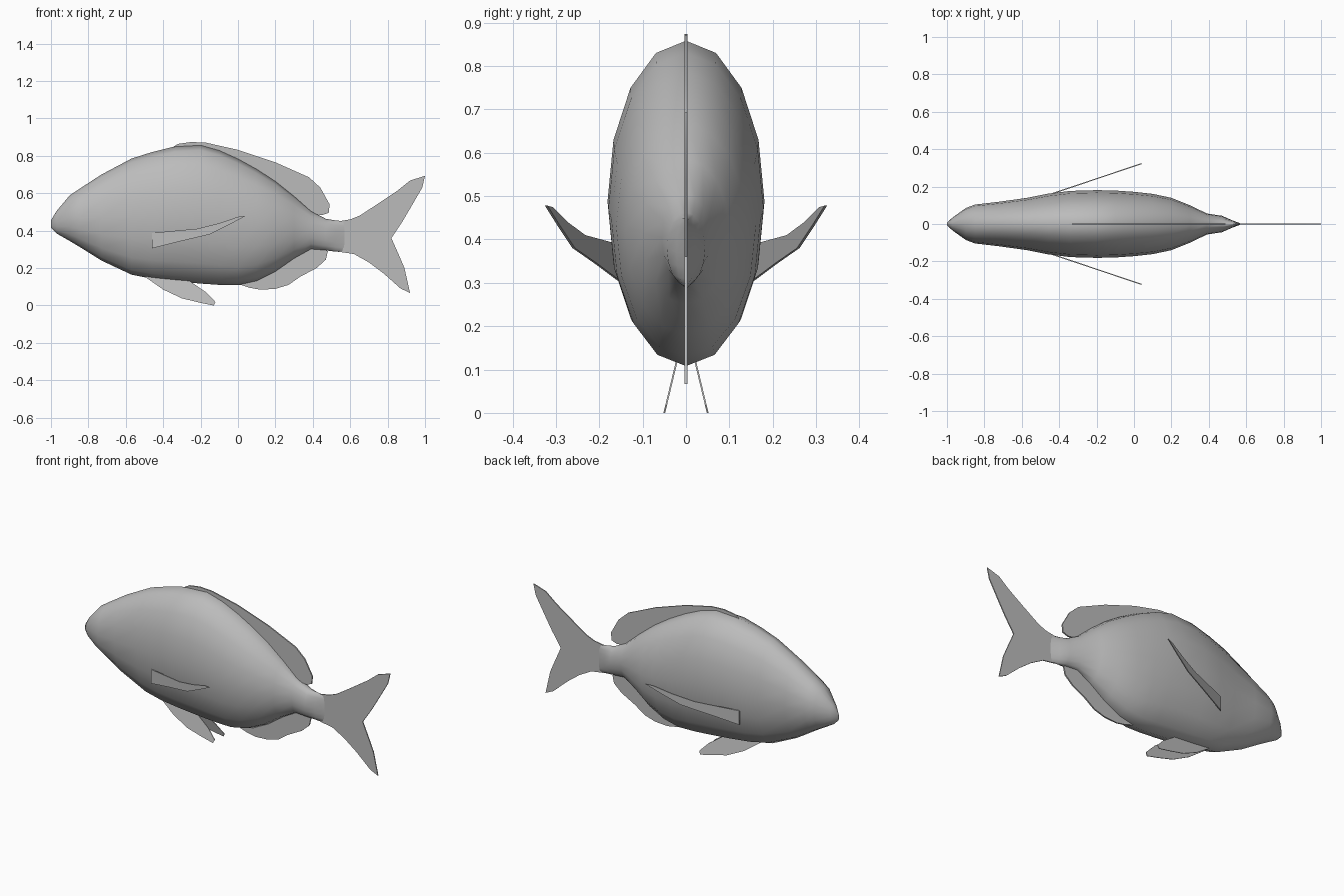
import bpy, bmesh, math

cube = bpy.data.objects.get("Cube")
if cube:
    bpy.data.objects.remove(cube, do_unlink=True)

# Single flat grey for the whole fish
grey = bpy.data.materials.new("fish grey")
grey.use_nodes = True
COLOUR = (0.5, 0.5, 0.5, 1)
grey.diffuse_color = COLOUR
grey.node_tree.nodes["Principled BSDF"].inputs["Base Color"].default_value = COLOUR
grey.node_tree.nodes["Principled BSDF"].inputs["Roughness"].default_value = 0.8


def finish(bm, name, angle):
    bmesh.ops.recalc_face_normals(bm, faces=bm.faces)
    mesh = bpy.data.meshes.new(name)
    bm.to_mesh(mesh)
    bm.free()
    mesh.materials.append(grey)
    obj = bpy.data.objects.new(name, mesh)
    bpy.context.collection.objects.link(obj)
    bpy.ops.object.select_all(action="DESELECT")
    obj.select_set(True)
    bpy.context.view_layer.objects.active = obj
    bpy.ops.object.shade_smooth_by_angle(angle=math.radians(angle))
    return obj


def loft(name, stations, sides):
    """Skin elliptical rings given as (x, top, bottom, half width)."""
    bm = bmesh.new()
    rings = []
    for x, top, bottom, width in stations:
        mid, half = (top + bottom) / 2, (top - bottom) / 2
        ring = []
        for i in range(sides):
            a = math.tau * i / sides
            ring.append(bm.verts.new((x, width * math.sin(a), mid + half * math.cos(a))))
        rings.append(ring)
    for r, s in zip(rings, rings[1:]):
        for i in range(sides):
            j = (i + 1) % sides
            bm.faces.new((r[i], r[j], s[j], s[i]))
    bm.faces.new(rings[0])
    bm.faces.new(rings[-1])
    return finish(bm, name, 60)


def fin(name, outline, place=lambda x, z: 0, half=0.003):
    """Thin plate from an (x, z) outline; place gives y across the plate."""
    bm = bmesh.new()
    front = [bm.verts.new((x, place(x, z) - half, z)) for x, z in outline]
    back = [bm.verts.new((x, place(x, z) + half, z)) for x, z in outline]
    bm.faces.new(front)
    bm.faces.new(back[::-1])
    for i in range(len(outline)):
        j = (i + 1) % len(outline)
        bm.faces.new((front[i], back[i], back[j], front[j]))
    return finish(bm, name, 30)


# Body from snout to tail stalk
loft("body", [
    (-1.0, 0.455, 0.415, 0.006), (-0.97, 0.505, 0.385, 0.035),
    (-0.9, 0.588, 0.345, 0.085), (-0.85, 0.622, 0.315, 0.104),
    (-0.73, 0.70, 0.24, 0.118), (-0.57, 0.785, 0.165, 0.14),
    (-0.46, 0.82, 0.143, 0.162), (-0.34, 0.85, 0.13, 0.177),
    (-0.2, 0.858, 0.117, 0.181), (-0.1, 0.83, 0.11, 0.179),
    (0.0, 0.785, 0.108, 0.172), (0.1, 0.73, 0.13, 0.161),
    (0.2, 0.665, 0.18, 0.14), (0.3, 0.585, 0.25, 0.1),
    (0.39, 0.505, 0.3, 0.056), (0.47, 0.463, 0.294, 0.044),
    (0.52, 0.455, 0.288, 0.022), (0.57, 0.45, 0.285, 0.003)], 16)

# Fins along the centre line
fin("dorsal_fin", [
    (-0.36, 0.84), (-0.32, 0.864), (-0.25, 0.874), (-0.17, 0.87), (0.0, 0.832),
    (0.2, 0.765), (0.38, 0.685), (0.44, 0.63), (0.49, 0.54), (0.485, 0.495),
    (0.45, 0.483), (0.4, 0.49), (0.3, 0.5), (0.0, 0.7)], half=0.004)
fin("anal_fin", [
    (0.0, 0.115), (0.06, 0.095), (0.12, 0.084), (0.2, 0.089), (0.27, 0.11),
    (0.33, 0.152), (0.42, 0.2), (0.47, 0.245), (0.48, 0.29), (0.43, 0.32),
    (0.3, 0.34), (0.1, 0.25)], half=0.004)
fin("tail_fin", [
    (0.54, 0.45), (0.6, 0.46), (0.65, 0.48), (0.75, 0.545), (0.85, 0.612),
    (0.92, 0.668), (1.0, 0.693), (0.985, 0.63), (0.93, 0.535), (0.88, 0.45),
    (0.82, 0.36), (0.86, 0.27), (0.89, 0.2), (0.92, 0.067), (0.87, 0.09),
    (0.78, 0.17), (0.7, 0.23), (0.62, 0.275), (0.54, 0.287)])

# Paired side and belly fins
PECTORAL = [(-0.46, 0.305), (-0.3, 0.345), (-0.15, 0.38), (-0.05, 0.43),
            (0.04, 0.478), (0.0, 0.474), (-0.1, 0.44), (-0.22, 0.41), (-0.46, 0.388)]
PELVIC = [(-0.5, 0.155), (-0.4, 0.085), (-0.3, 0.038), (-0.2, 0.014), (-0.13, 0.0),
          (-0.12, 0.018), (-0.17, 0.07), (-0.24, 0.118), (-0.3, 0.16)]
for side, sign in (("left", 1), ("right", -1)):
    fin("pectoral_fin_" + side, PECTORAL, lambda x, z: sign * (0.165 + 0.335 * (x + 0.43)))
    fin("pelvic_fin_" + side, PELVIC, lambda x, z: sign * (0.05 - 0.24 * z), 0.002)
